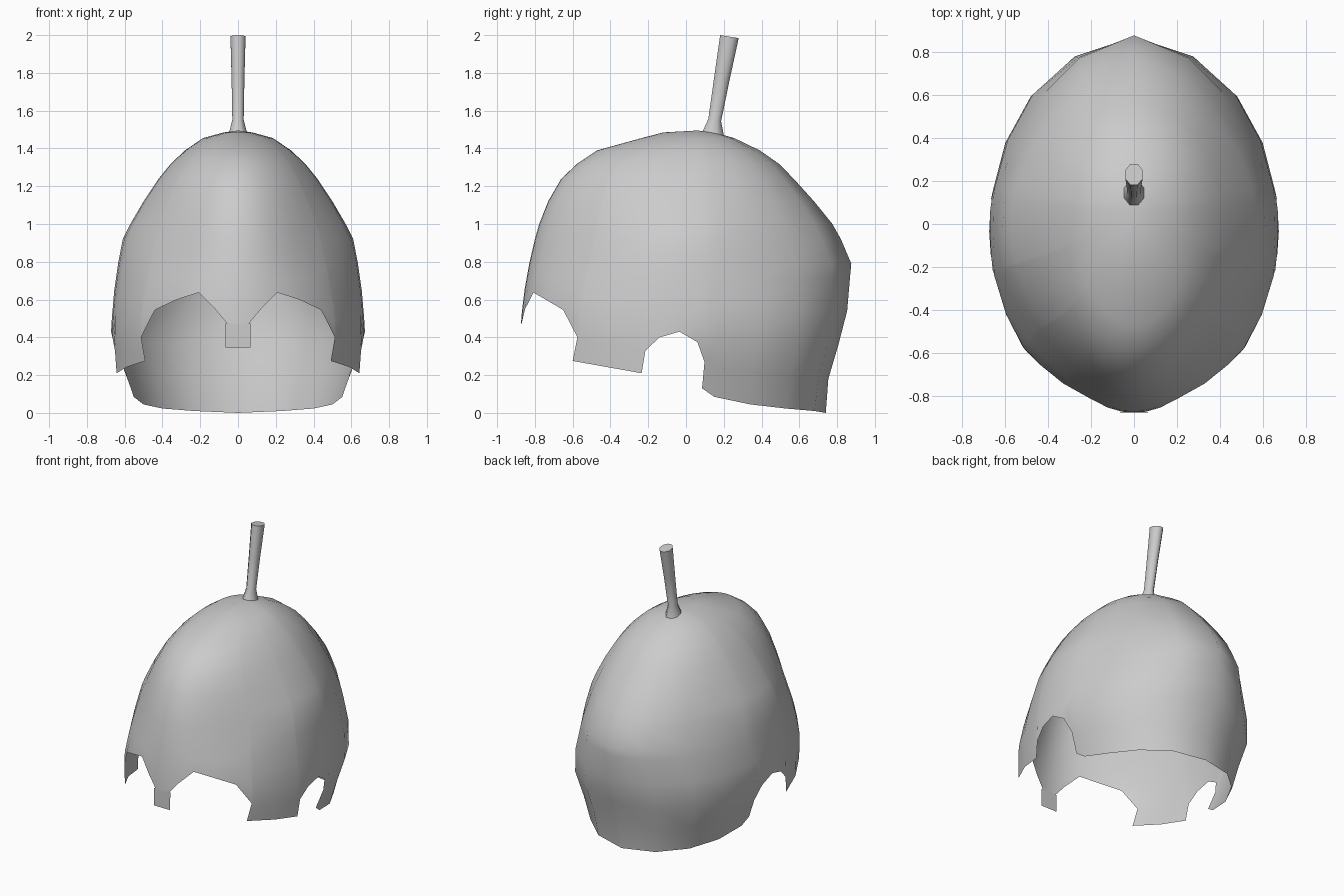
import bpy, math

if "Cube" in bpy.data.objects:
    bpy.data.objects.remove(bpy.data.objects["Cube"])

# Horizontal sections: z, front y, back y, half width (front part), half width (back part), centre y
SECTIONS = [
    (0.00, -0.875, 0.74, 0.655, 0.55, -0.03), (0.15, -0.875, 0.745, 0.66, 0.575, -0.03),
    (0.22, -0.875, 0.765, 0.663, 0.605, -0.03), (0.34, -0.875, 0.80, 0.668, 0.65, -0.03),
    (0.43, -0.875, 0.83, 0.672, 0.672, -0.03), (0.50, -0.873, 0.85, 0.668, 0.668, -0.03),
    (0.65, -0.855, 0.862, 0.655, 0.655, -0.03), (0.79, -0.83, 0.875, 0.635, 0.635, -0.03),
    (0.92, -0.80, 0.82, 0.61, 0.61, -0.02), (1.00, -0.777, 0.775, 0.57, 0.57, -0.01),
    (1.12, -0.73, 0.678, 0.50, 0.50, 0.0), (1.24, -0.66, 0.57, 0.42, 0.42, 0.01),
    (1.32, -0.575, 0.49, 0.355, 0.355, 0.02), (1.39, -0.47, 0.39, 0.28, 0.28, 0.03),
    (1.455, -0.235, 0.255, 0.185, 0.185, 0.05), (1.485, -0.12, 0.15, 0.075, 0.075, 0.06)]

# Fullness of the diagonals: z, change at the front, change at the back
FULLNESS = [(0.0, 0.0, 0.02), (0.15, 0.0, 0.04), (0.3, 0.0, 0.05), (0.5, 0.0, 0.015),
            (0.7, -0.03, -0.03), (0.85, -0.065, -0.07), (0.95, -0.07, -0.07),
            (1.05, -0.055, -0.05), (1.2, -0.025, -0.015), (1.35, 0.0, 0.0)]

# Lower edge of one half, front to back: y, z
RIM = [(-0.88, 0.47), (-0.871, 0.47), (-0.852, 0.55), (-0.807, 0.637), (-0.74, 0.598),
       (-0.65, 0.545), (-0.575, 0.40), (-0.60, 0.275), (-0.42, 0.243), (-0.235, 0.21),
       (-0.215, 0.33), (-0.14, 0.40), (-0.035, 0.43), (0.06, 0.375), (0.098, 0.27),
       (0.085, 0.13), (0.15, 0.085), (0.34, 0.045), (0.53, 0.023), (0.68, 0.01), (0.76, 0.0)]


def sample(table, z):
    for lo, hi in zip(table, table[1:]):
        if z <= hi[0]:
            t = (z - lo[0]) / (hi[0] - lo[0])
            return [a + (b - a) * t for a, b in zip(lo, hi)]
    return table[-1]


def on_shell(a, z):
    _, front, back, wf, wb, c = sample(SECTIONS, z)
    _, ff, fb = sample(FULLNESS, z)
    k = math.cos(a)
    s = 1 + (ff if k > 0 else fb) * math.sin(2 * a) ** 2
    y = c - s * k * ((c - front) if k > 0 else (back - c))
    return (s * (wf if k > 0 else wb) * math.sin(a), y, z)


def angle_of(y, z):
    # Search the angle whose shell point has this y
    lo, hi = 0.0, math.pi
    for _ in range(40):
        mid = (lo + hi) / 2
        if on_shell(mid, z)[1] < y:
            lo = mid
        else:
            hi = mid
    return 0.0 if lo < 1e-6 else lo


def add_object(name, verts, faces, mirror=False):
    mesh = bpy.data.meshes.new(name)
    mesh.from_pydata(verts, [], faces)
    mesh.update()
    ob = bpy.data.objects.new(name, mesh)
    bpy.context.collection.objects.link(ob)
    if mirror:
        m = ob.modifiers.new("mirror", 'MIRROR')
        m.use_clip = True
        m.merge_threshold = 0.002
    bpy.ops.object.select_all(action='DESELECT')
    ob.select_set(True)
    bpy.context.view_layer.objects.active = ob
    bpy.ops.object.shade_smooth_by_angle(angle=math.radians(70))
    return ob


# Helmet shell: columns rise from the cut-out rim to the crown
rim_angles = [angle_of(y, z) for y, z in RIM]
angles = []
for a in rim_angles:
    angles.append(min(math.pi, max(a, angles[-1] + 0.015)) if angles else a)
upper = [s[0] for s in SECTIONS if s[0] > 0.75]
BASE = 0.72
verts, faces = [], []
rows = 5 + len(upper)
for (y, z), ra, a in zip(RIM, rim_angles, angles):
    verts.append(on_shell(ra, z))
    for f in (0.25, 0.5, 0.75, 1.0):
        verts.append(on_shell(a, z + (BASE - z) * f))
    verts += [on_shell(a, h) for h in upper]
apex = len(verts)
verts.append((0, 0.06, 1.495))
for i in range(len(RIM) - 1):
    p, q = i * rows, (i + 1) * rows
    for j in range(rows - 1):
        faces.append((p + j, q + j, q + j + 1, p + j + 1))
    faces.append((p + rows - 1, q + rows - 1, apex))
add_object("helmet_shell", verts, faces, mirror=True)

# Nose guard: flat strip below the brow
add_object("nose_guard", [(-0.065, -0.874, 0.345), (0.065, -0.874, 0.345),
                          (0.065, -0.872, 0.472), (-0.065, -0.872, 0.472)], [(0, 1, 2, 3)])

# Plume stem: leaning octagonal tube with a flared foot (y, z, x radius, y radius)
RINGS = [(0.143, 1.475, 0.048, 0.058), (0.152, 1.55, 0.03, 0.034),
         (0.19, 1.77, 0.034, 0.041), (0.23, 1.992, 0.04, 0.049)]
N = 8
verts, faces = [], []
for y, z, rx, ry in RINGS:
    for k in range(N):
        a = 2 * math.pi * (k + 0.5) / N
        dy = ry * math.sin(a) / math.cos(math.pi / N)
        verts.append((rx * math.cos(a) / math.cos(math.pi / N), y + dy, z - 0.16 * dy))
for r in range(len(RINGS) - 1):
    for k in range(N):
        n = (k + 1) % N
        faces.append((r * N + k, r * N + n, (r + 1) * N + n, (r + 1) * N + k))
faces.append(tuple(range((len(RINGS) - 1) * N, len(RINGS) * N)))
add_object("plume_stem", verts, faces)
